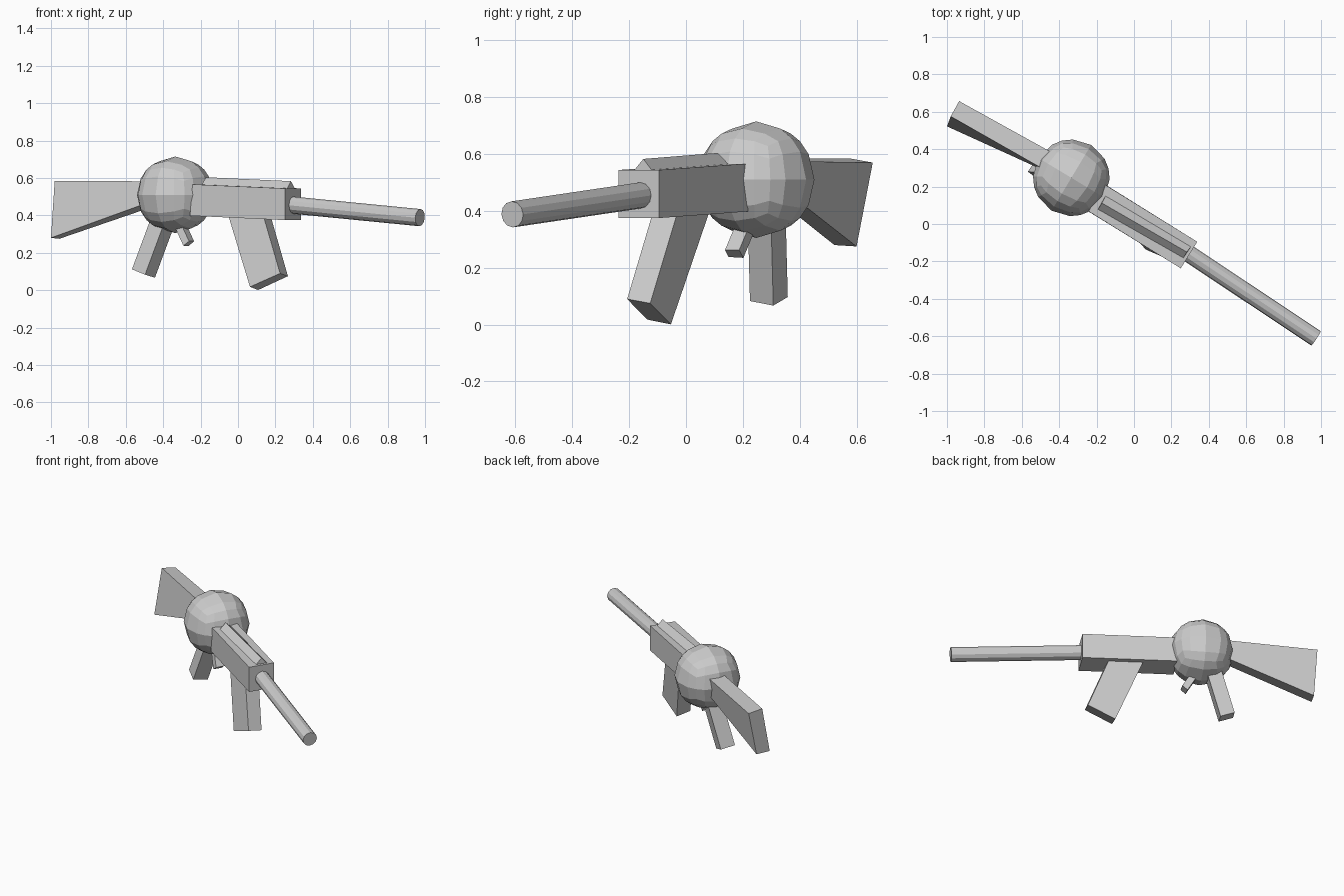
import bpy, bmesh
from math import radians
from mathutils import Vector, Matrix

if "Cube" in bpy.data.objects:
    bpy.data.objects.remove(bpy.data.objects["Cube"])


def finish(name, bm):
    bmesh.ops.recalc_face_normals(bm, faces=bm.faces)
    mesh = bpy.data.meshes.new(name)
    bm.to_mesh(mesh)
    bm.free()
    obj = bpy.data.objects.new(name, mesh)
    bpy.context.collection.objects.link(obj)
    return obj


def loft(name, start, end):
    """Solid between two matching end profiles."""
    bm = bmesh.new()
    a = [bm.verts.new(p) for p in start]
    b = [bm.verts.new(p) for p in end]
    bm.faces.new(a)
    bm.faces.new(b)
    n = len(a)
    for i in range(n):
        j = (i + 1) % n
        bm.faces.new((a[i], a[j], b[j], b[i]))
    return finish(name, bm)


def shifted(profile, offset):
    return [Vector(p) + Vector(offset) for p in profile]


YAW = Matrix.Rotation(radians(-31), 4, 'Z')

# Round drum: subdivided cube pushed out to a sphere
bm = bmesh.new()
bmesh.ops.create_cube(bm, size=2)
bmesh.ops.subdivide_edges(bm, edges=bm.edges[:], cuts=3, use_grid_fill=True)
for v in bm.verts:
    v.co = Vector([c * (1.2 - 0.2 * abs(c)) for c in v.co]).normalized() * 0.205
bm.transform(Matrix.Translation((-0.335, 0.247, 0.51)) @ YAW)
finish("round_drum", bm)

# Receiver box
loft("receiver",
     [(0.25, -0.237, 0.375), (0.338, -0.095, 0.375), (0.338, -0.095, 0.544), (0.25, -0.237, 0.544)],
     [(-0.257, 0.075, 0.398), (-0.165, 0.218, 0.398), (-0.155, 0.21, 0.566), (-0.243, 0.068, 0.566)])

# Triangular rail on top of the receiver
loft("top_rail",
     [(0.262, -0.185, 0.54), (0.283, -0.15, 0.583), (0.306, -0.118, 0.54)],
     [(-0.195, 0.075, 0.56), (-0.172, 0.112, 0.604), (-0.15, 0.154, 0.56)])

# Barrel
a, b = Vector((0.26, -0.137, 0.458)), Vector((0.973, -0.611, 0.388))
bm = bmesh.new()
bmesh.ops.create_cone(bm, cap_ends=True, segments=12, radius1=0.046, radius2=0.046, depth=(b - a).length)
bm.transform(Matrix.Translation((a + b) / 2) @ (b - a).to_track_quat('Z', 'Y').to_matrix().to_4x4())
finish("barrel", bm)

# Shoulder stock
loft("stock",
     [(-1.0, 0.522, 0.28), (-0.955, 0.60, 0.275), (-0.935, 0.657, 0.57), (-0.98, 0.575, 0.585)],
     [(-0.49, 0.29, 0.465), (-0.43, 0.37, 0.455), (-0.42, 0.372, 0.575), (-0.47, 0.285, 0.582)])

# Rear grip
grip = [(-0.567, 0.28, 0.112), (-0.497, 0.225, 0.083), (-0.444, 0.307, 0.067), (-0.515, 0.358, 0.097)]
loft("rear_grip", grip, shifted(grip, (0.115, -0.008, 0.31)))

# Trigger
trigger = [(-0.292, 0.15, 0.238), (-0.265, 0.202, 0.235), (-0.235, 0.187, 0.262), (-0.262, 0.137, 0.262)]
loft("trigger", trigger, shifted(trigger, (-0.055, 0.05, 0.12)))

# Magazine
loft("magazine",
     [(0.064, -0.137, 0.018), (0.225, -0.207, 0.09), (0.267, -0.126, 0.075), (0.107, -0.053, 0.001)],
     [(-0.055, -0.01, 0.41), (0.135, -0.115, 0.40), (0.175, -0.03, 0.395), (-0.01, 0.085, 0.405)])
